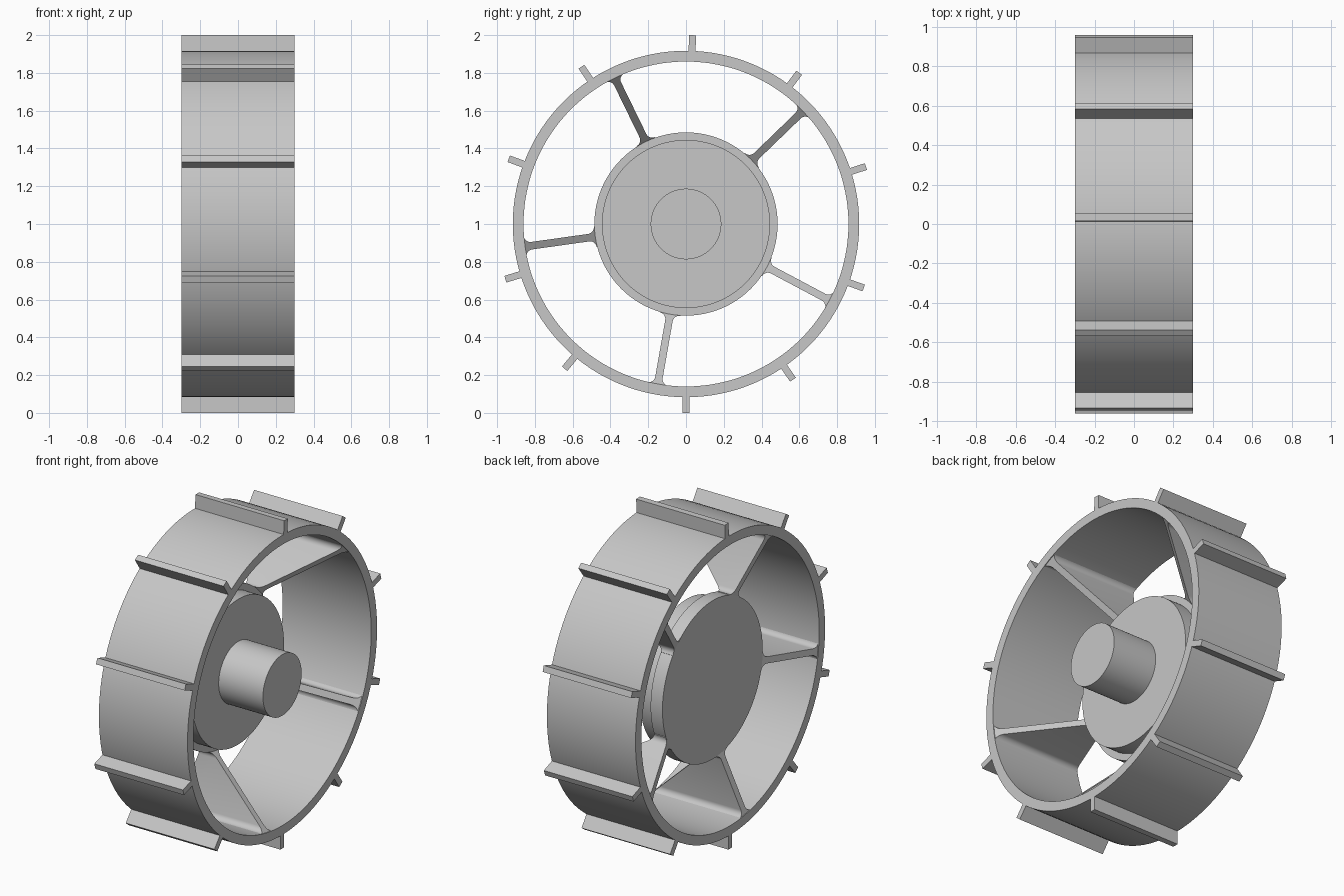
import bpy, bmesh
from math import sin, cos, pi, radians
from mathutils import Matrix, Vector

default = bpy.data.objects.get("Cube")
if default:
    bpy.data.objects.remove(default, do_unlink=True)

CENTRE = Vector((0, 0, 1))
HALF = 0.3                       # half width of the wheel
RIM_OUT, RIM_IN = 0.917, 0.86
FLANGE, HUB, SHAFT = 0.485, 0.445, 0.187

grey = bpy.data.materials.new("plain grey")
grey.use_nodes = True
grey.diffuse_color = (0.57, 0.57, 0.57, 1)
grey.node_tree.nodes["Principled BSDF"].inputs["Base Color"].default_value = grey.diffuse_color


def finish(name, bm):
    """Turn a bmesh into a named, shaded object at the wheel centre."""
    bmesh.ops.remove_doubles(bm, verts=bm.verts, dist=1e-5)
    bmesh.ops.recalc_face_normals(bm, faces=bm.faces)
    mesh = bpy.data.meshes.new(name)
    bm.to_mesh(mesh)
    bm.free()
    mesh.materials.append(grey)
    obj = bpy.data.objects.new(name, mesh)
    obj.location = CENTRE
    bpy.context.collection.objects.link(obj)
    bpy.ops.object.select_all(action='DESELECT')
    obj.select_set(True)
    bpy.context.view_layer.objects.active = obj
    bpy.ops.object.shade_smooth_by_angle(angle=radians(30))
    return obj


def lathe(name, profile, closed, steps=128):
    """Spin an (x, radius) profile around the x axis."""
    bm = bmesh.new()
    verts = [bm.verts.new((x, 0, r)) for x, r in profile]
    pairs = list(zip(verts, verts[1:]))
    if closed:
        pairs.append((verts[-1], verts[0]))
    edges = [bm.edges.new(p) for p in pairs]
    bmesh.ops.spin(bm, geom=verts + edges, cent=(0, 0, 0), axis=(1, 0, 0),
                   angle=2 * pi, steps=steps, use_merge=True)
    return finish(name, bm)


def around(angle):
    """Rotation taking local +y to the given angle in the yz plane."""
    return Matrix.Rotation(radians(angle), 4, 'X')


# Outer rim
lathe("rim", [(-HALF, RIM_IN), (HALF, RIM_IN), (HALF, RIM_OUT), (-HALF, RIM_OUT)], True)

# Stepped hub with its shaft
lathe("hub_and_shaft", [(-0.18, 0), (-0.18, FLANGE), (-0.1, FLANGE), (-0.1, HUB),
                        (0, HUB), (0, SHAFT), (HALF, SHAFT), (HALF, 0)], False)


# Spokes: widening towards the rim, with rounded roots
def spoke(name, angle, thick=0.02, fillet=0.035, steps=6):
    arc = [(1 - sin(t), 1 - cos(t)) for t in (i * pi / 2 / steps for i in range(steps + 1))]
    inner = [(FLANGE + fillet * (1 - a), thick + fillet * b) for a, b in arc]
    outer = [(RIM_IN - fillet * (1 - a), thick + fillet * b) for a, b in reversed(arc)]
    inner = sorted(inner)
    outer = sorted(outer)
    # the curve is widest where the spoke meets the hub and the rim
    inner = [(r, thick + fillet * (1 - cos(pi / 2 * (1 - i / steps))))
             for i, r in enumerate(FLANGE + fillet * (1 - sin(pi / 2 * (1 - i / steps)))
                                   for i in range(steps + 1))]
    outer = [(FLANGE + RIM_IN - r, w) for r, w in reversed(inner)]
    outline = [(FLANGE - 0.02, inner[0][1])] + inner + outer + [(RIM_IN + 0.01, outer[-1][1])]
    bm = bmesh.new()
    rings = []
    for r, w in outline:
        f = min((r - FLANGE) / (RIM_IN - FLANGE), 1)
        front, back = -0.1 + 0.396 * f, -0.18 - 0.116 * f
        rings.append([bm.verts.new(c) for c in
                      ((front, r, w), (front, r, -w), (back, r, -w), (back, r, w))])
    for a, b in zip(rings, rings[1:]):
        for i in range(4):
            j = (i + 1) % 4
            bm.faces.new((a[i], a[j], b[j], b[i]))
    bm.faces.new(rings[0])
    bm.faces.new(rings[-1])
    bm.transform(around(angle))
    return finish(name, bm)


for n in range(5):
    spoke(f"spoke_{n + 1}", 44 + 72 * n)

# Tread bars on the outside of the rim
for n, angle in enumerate((88, 123.6, 159.8, 197, 230, 270, 304.5, 340.2, 17.7, 53.2)):
    bm = bmesh.new()
    low = RIM_OUT - 0.02
    bmesh.ops.create_cube(bm, size=1, matrix=around(angle)
                          @ Matrix.Translation((0, (low + 1) / 2, 0))
                          @ Matrix.Diagonal((2 * HALF, 1 - low, 0.037, 1)))
    finish(f"tread_bar_{n + 1}", bm)
